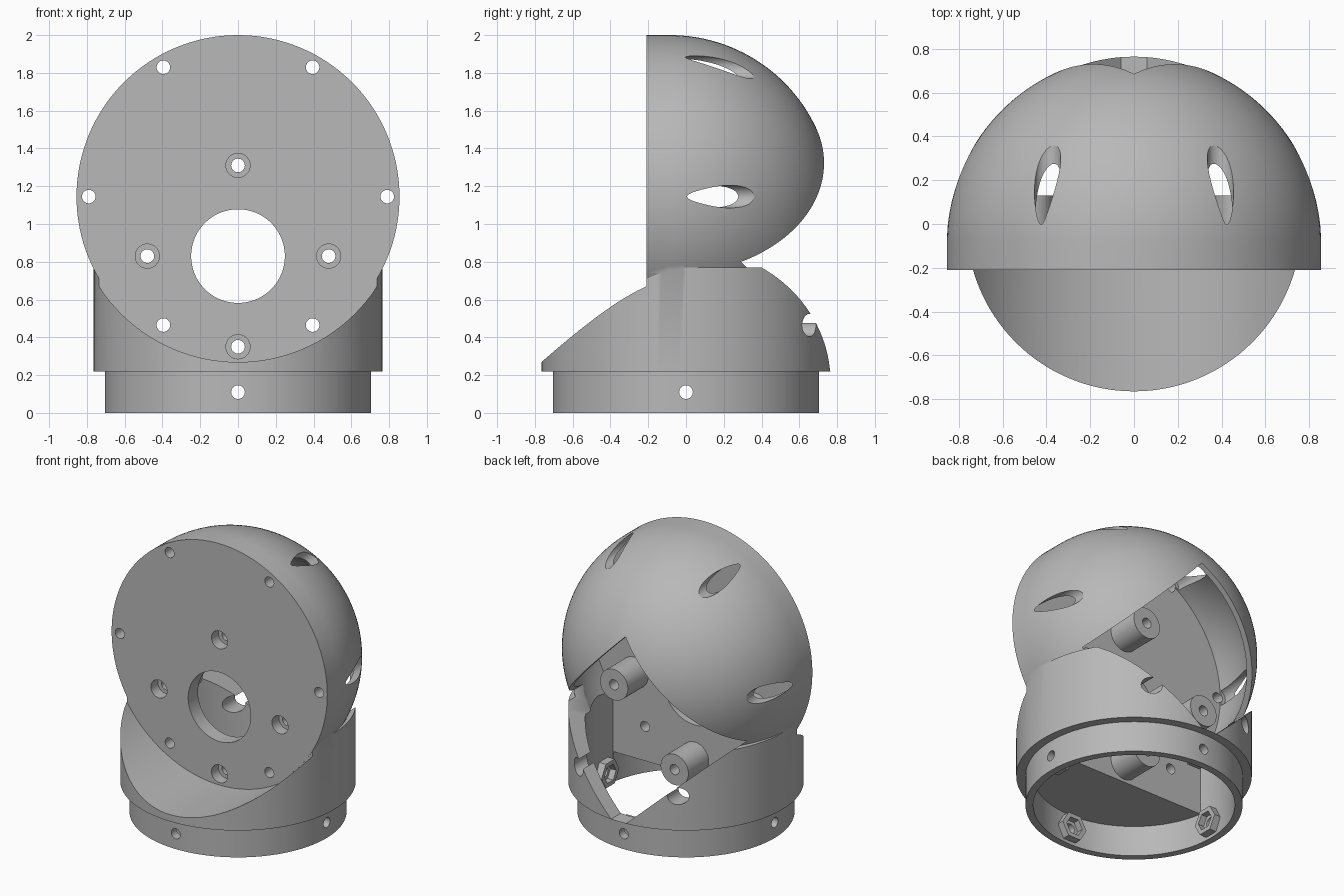
import bpy, bmesh
from math import sin, cos, pi, radians

if "Cube" in bpy.data.objects:
    bpy.data.objects.remove(bpy.data.objects["Cube"])

grey = bpy.data.materials.new("light_grey")
grey.use_nodes = True
GREY = (0.48, 0.48, 0.48, 1)
grey.diffuse_color = GREY
grey.node_tree.nodes["Principled BSDF"].inputs["Base Color"].default_value = GREY

BALL_Z, BALL_Y, BALL_R = 1.145, -0.085, 0.855
FRONT, PLATE_BACK = -0.21, -0.1
HUB_Z = 0.83


def make(name, bm):
    bmesh.ops.remove_doubles(bm, verts=bm.verts, dist=1e-5)
    bmesh.ops.recalc_face_normals(bm, faces=bm.faces)
    mesh = bpy.data.meshes.new(name)
    bm.to_mesh(mesh)
    bm.free()
    mesh.materials.append(grey)
    obj = bpy.data.objects.new(name, mesh)
    bpy.context.collection.objects.link(obj)
    return obj


def circle(r, a=0.0, b=0.0, n=48, start=0.0, sweep=2 * pi):
    steps = n if sweep >= 2 * pi else n + 1
    return [(a + r * cos(start + sweep * i / n), b + r * sin(start + sweep * i / n))
            for i in range(steps)]


def prism(name, outline, axis, lo, hi):
    """Extrude a 2D outline along an axis; the other two axes keep their order."""
    place = {"x": lambda a, b, t: (t, a, b),
             "y": lambda a, b, t: (a, t, b),
             "z": lambda a, b, t: (a, b, t)}[axis]
    bm = bmesh.new()
    ends = [[bm.verts.new(place(a, b, t)) for a, b in outline] for t in (lo, hi)]
    bm.faces.new(ends[0])
    bm.faces.new(ends[1])
    n = len(outline)
    for i in range(n):
        j = (i + 1) % n
        bm.faces.new((ends[0][i], ends[0][j], ends[1][j], ends[1][i]))
    return make(name, bm)


def lathe(name, profile, axis, z=0.0, n=128):
    """Spin (radius, height) points around the y or z axis."""
    bm = bmesh.new()
    put = (lambda r, h: (r, h, z)) if axis == "y" else (lambda r, h: (r, 0, h + z))
    verts = [bm.verts.new(put(r, h)) for r, h in profile]
    edges = [bm.edges.new(pair) for pair in zip(verts, verts[1:])]
    direction = (0, 1, 0) if axis == "y" else (0, 0, 1)
    bmesh.ops.spin(bm, geom=verts + edges, cent=(0, 0, z), axis=direction,
                   angle=2 * pi, steps=n, use_duplicate=False)
    return make(name, bm)


def dome(name, r, front):
    """Round plate whose back swells into half a ball."""
    arc = [(r * cos(i * pi / 72), BALL_Y + r * sin(i * pi / 72)) for i in range(36)]
    return lathe(name, [(0, front), (r, front)] + arc + [(0, BALL_Y + r)], "y", BALL_Z)


def combine(target, tool, operation="DIFFERENCE"):
    mod = target.modifiers.new("cut", "BOOLEAN")
    mod.operation, mod.solver, mod.object = operation, "EXACT", tool
    bpy.context.view_layer.objects.active = target
    bpy.ops.object.modifier_apply(modifier=mod.name)
    bpy.data.objects.remove(tool)


# Stepped round base with a curved trough cleared in front of the plate
housing = lathe("ball_housing", [(0, 0), (0.705, 0), (0.705, 0.22), (0.765, 0.22),
                                 (0.765, 0.77), (0, 0.77)], "z")
combine(housing, prism("trough", circle(0.876, 0, BALL_Z, 128), "y", -1, FRONT + 0.002))

# Ball with its flat front plate
combine(housing, dome("ball", BALL_R, FRONT), "UNION")

# Hollow inside of the ball and the base
combine(housing, dome("ball_cavity", 0.815, PLATE_BACK))
combine(housing, prism("skirt_cavity", circle(0.655, 0, 0, 96), "z", -0.1, 0.219))
edge_angle = radians(8.8)
half_round = circle(0.655, 0, 0, 72, -edge_angle, pi + 2 * edge_angle)
combine(housing, prism("base_cavity", half_round, "z", 0.1, 0.68))

# Diamond opening at the back
diamond = [(0.06, 0.221), (0.685, 0.8), (0, 1.515), (-0.685, 0.8), (-0.06, 0.221)]
combine(housing, prism("back_opening", diamond, "y", 0.0, 1))

# Standoffs on the back of the plate, with countersunk screw holes
for x, z in ((0.48, HUB_Z), (-0.48, HUB_Z), (0, HUB_Z + 0.48), (0, HUB_Z - 0.48)):
    combine(housing, prism("standoff", circle(0.11, x, z), "y", -0.15, 0.13), "UNION")
    combine(housing, prism("screw_hole", circle(0.036, x, z, 32), "y", -1, 1))
    combine(housing, prism("counterbore", circle(0.064, x, z, 32), "y", -1, -0.13))

# Large centre hole in the plate
combine(housing, prism("centre_hole", circle(0.248, 0, HUB_Z, 96), "y", -1, 0))

# Rim screw holes with wider access bores through the shell behind them
for side in (-1, 1):
    for x, z in ((0.395, 1.83), (0.79, BALL_Z), (0.395, 0.465)):
        combine(housing, prism("rim_hole", circle(0.036, side * x, z, 32), "y", -1, 0))
        combine(housing, prism("access_bore", circle(0.06, side * x, z), "y", -0.09, 1))

# Hexagonal nut holders inside the skirt, with a screw hole through each
for axis in "xy":
    for side in (-1, 1):
        lo, hi = sorted((side * 0.6, side * 0.68))
        combine(housing, prism("nut_holder", circle(0.1, 0, 0.11, 6), axis, lo, hi), "UNION")
        lo, hi = sorted((side * 0.5, side * 0.645))
        combine(housing, prism("nut_pocket", circle(0.066, 0, 0.11, 6), axis, lo, hi))
        lo, hi = sorted((side * 0.5, side * 0.9))
        combine(housing, prism("skirt_hole", circle(0.036, 0, 0.11, 32), axis, lo, hi))

# Smooth curves, sharp edges
bpy.ops.object.select_all(action="DESELECT")
housing.select_set(True)
bpy.context.view_layer.objects.active = housing
bpy.ops.object.shade_smooth_by_angle(angle=radians(30))
